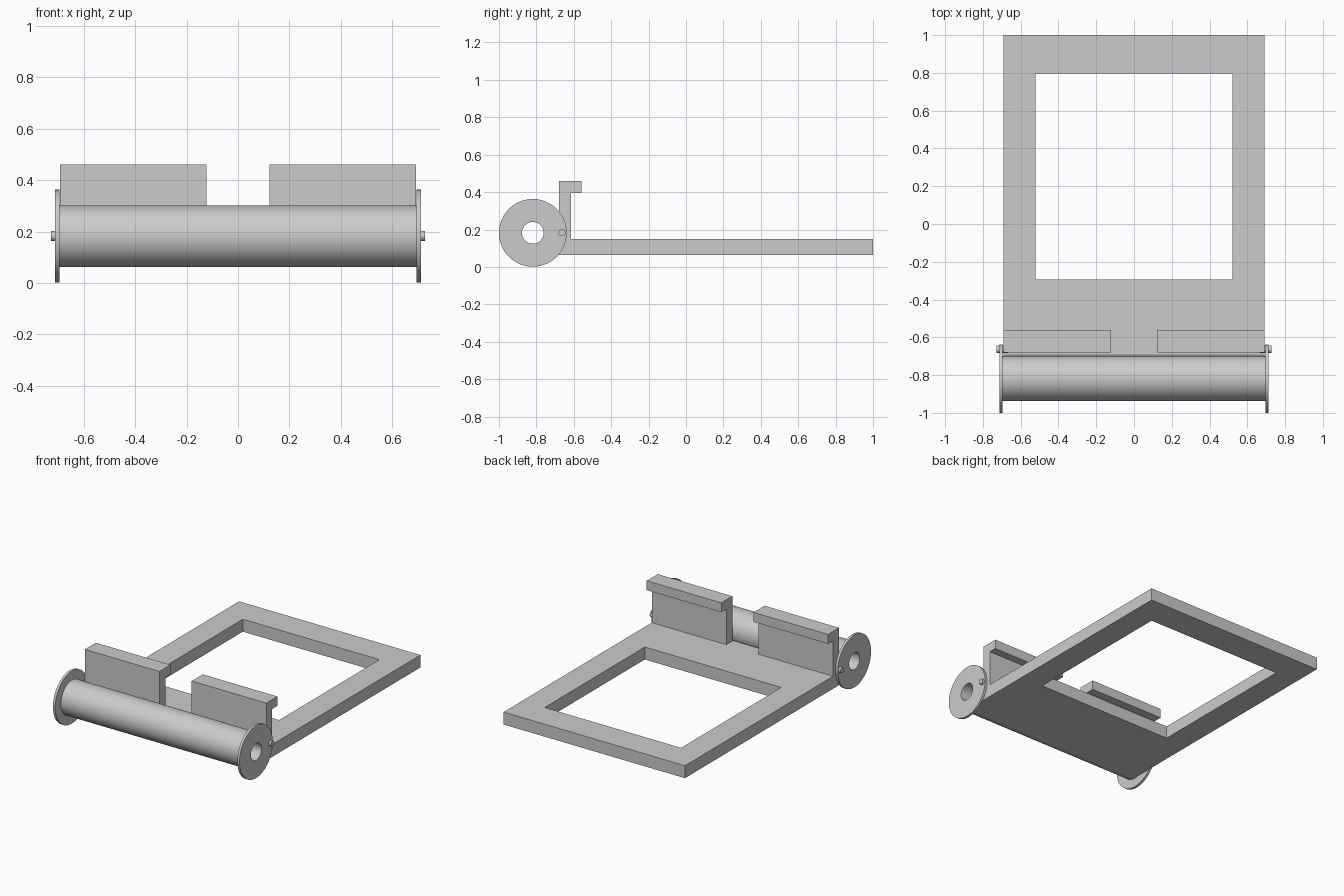
import bpy, bmesh, math
from mathutils import Matrix, Vector

if "Cube" in bpy.data.objects:
    bpy.data.objects.remove(bpy.data.objects["Cube"])

grey = bpy.data.materials.new("plain grey")
grey.diffuse_color = (0.6, 0.6, 0.6, 1)
grey.use_nodes = True
grey.node_tree.nodes["Principled BSDF"].inputs["Base Color"].default_value = grey.diffuse_color

AXIS_Y, AXIS_Z = -0.819, 0.182   # roller axis
FLOOR, TOP = 0.064, 0.15         # frame underside and top


def finish(name, bm, smooth=False):
    bmesh.ops.recalc_face_normals(bm, faces=bm.faces)
    mesh = bpy.data.meshes.new(name)
    bm.to_mesh(mesh)
    bm.free()
    ob = bpy.data.objects.new(name, mesh)
    bpy.context.collection.objects.link(ob)
    mesh.materials.append(grey)
    bpy.ops.object.select_all(action='DESELECT')
    ob.select_set(True)
    bpy.context.view_layer.objects.active = ob
    if smooth:
        bpy.ops.object.shade_smooth_by_angle(angle=math.radians(30))
    return ob


def extrude_x(name, profile, x0, x1):
    """Extrude a closed (y, z) outline along x."""
    bm = bmesh.new()
    face = bm.faces.new([bm.verts.new((x0, y, z)) for y, z in profile])
    new = bmesh.ops.extrude_face_region(bm, geom=[face])["geom"]
    bmesh.ops.translate(bm, vec=(x1 - x0, 0, 0),
                        verts=[v for v in new if isinstance(v, bmesh.types.BMVert)])
    return finish(name, bm)


def revolve(name, profile, steps=96):
    """Spin a closed (x, radius) outline around the roller axis."""
    bm = bmesh.new()
    rings = []
    for i in range(steps):
        a = 2 * math.pi * i / steps
        rings.append([bm.verts.new((x, AXIS_Y + r * math.cos(a), AXIS_Z + r * math.sin(a)))
                      for x, r in profile])
    n = len(profile)
    for i in range(steps):
        a, b = rings[i], rings[(i + 1) % steps]
        for j in range(n):
            k = (j + 1) % n
            bm.faces.new((a[j], a[k], b[k], b[j]))
    return finish(name, bm, smooth=True)


# Hollow roller with a flange disc at each end
half = [(0.695, 0.119), (0.695, 0.181), (0.712, 0.181), (0.712, 0.058)]
revolve("flanged_roller", half + [(-x, r) for x, r in reversed(half)])

# Flat frame, its front edge tucked into the roller wall, with a window cut out
frame = extrude_x("frame", [(AXIS_Y, FLOOR), (1, FLOOR), (1, TOP), (-0.69, TOP)], -0.692, 0.692)
cutter = extrude_x("window_cutter", [(-0.295, -0.1), (0.797, -0.1), (0.797, 0.3), (-0.295, 0.3)],
                   -0.521, 0.521)
cutter.hide_render = True
mod = frame.modifiers.new("window", 'BOOLEAN')
mod.operation = 'DIFFERENCE'
mod.solver = 'EXACT'
mod.object = cutter
bpy.context.view_layer.objects.active = frame
bpy.ops.object.modifier_apply(modifier=mod.name)
bpy.data.objects.remove(cutter)

# Hooked uprights and hinge pins, one per side
hook = [(-0.68, TOP), (-0.615, TOP), (-0.615, 0.395), (-0.56, 0.395), (-0.56, 0.46), (-0.68, 0.46)]
for side, s in (("left", -1), ("right", 1)):
    extrude_x(side + "_hooked_upright", hook, 0.123 * s, 0.692 * s)
    bm = bmesh.new()
    bmesh.ops.create_cone(bm, cap_ends=True, segments=32, radius1=0.019, radius2=0.019, depth=0.06,
                          matrix=Matrix.Translation(Vector((0.698 * s, -0.663, 0.183)))
                          @ Matrix.Rotation(math.pi / 2, 4, 'Y'))
    finish(side + "_pin", bm, smooth=True)
